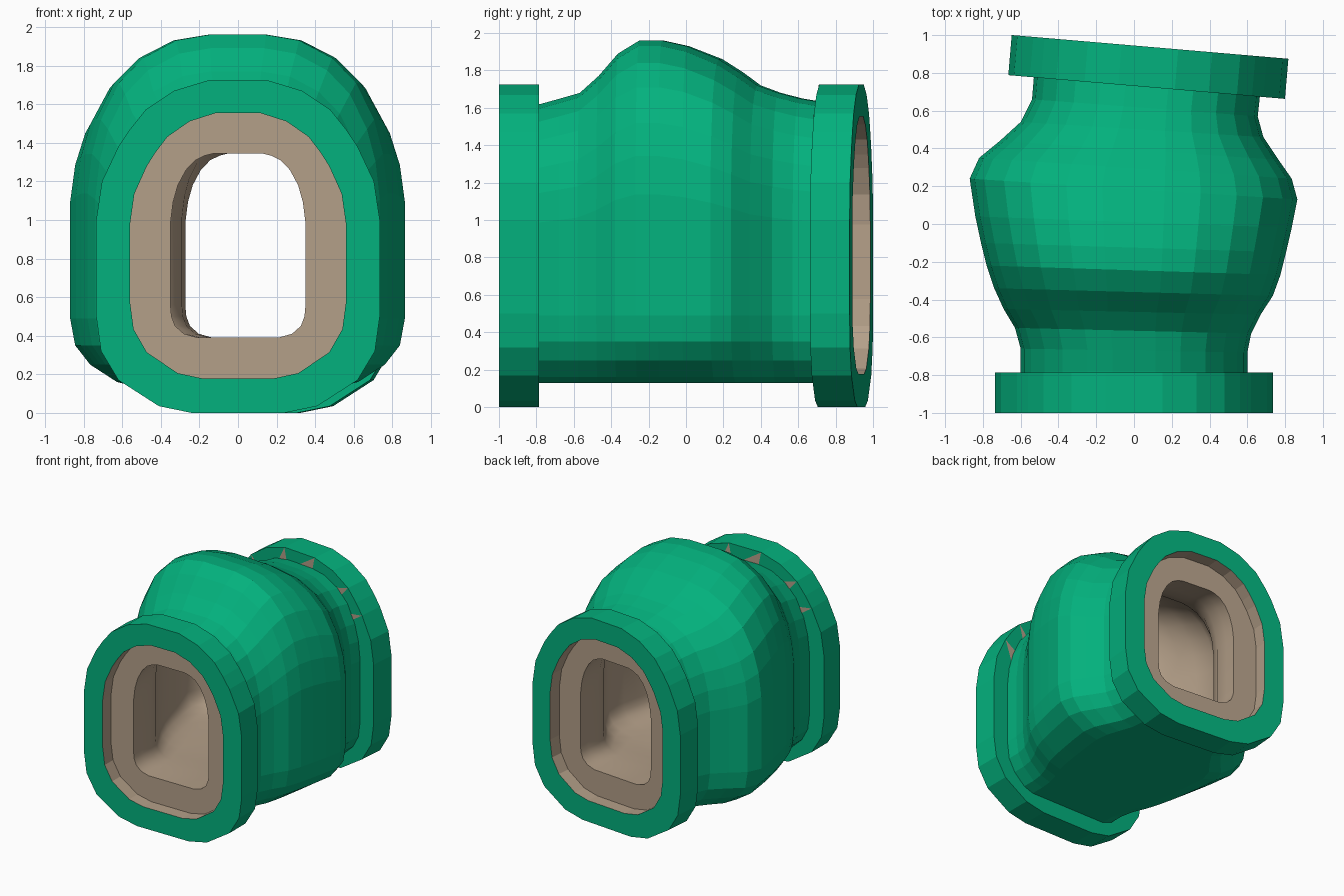
import bpy
import math
from mathutils import Vector

cube = bpy.data.objects.get("Cube")
if cube:
    bpy.data.objects.remove(cube, do_unlink=True)


def make_material(name, colour):
    mat = bpy.data.materials.new(name)
    mat.use_nodes = True
    mat.diffuse_color = colour
    mat.node_tree.nodes["Principled BSDF"].inputs["Base Color"].default_value = colour
    return mat


green = make_material("shell green", (0.001, 0.44, 0.205, 1))
beige = make_material("lining beige", (0.455, 0.348, 0.248, 1))

# Half outlines, from the bottom centre up to the top centre
FRAME = [(.24, 0), (.41, .035), (.62, .17), (.71, .32), (.735, .5), (.735, 1),
         (.705, 1.2), (.62, 1.38), (.56, 1.47), (.48, 1.57), (.33, 1.67), (.15, 1.725)]
OPENING = [(x * .56 / .735, .178 + z * .798) for x, z in FRAME]

# Passage outlines: width fraction with height above the floor, then with
# the fraction of the way from the shoulder line to the crown
SHELL_LOWER = [(.58, 0), (.72, .03), (.88, .12), (.97, .22), (1, .36)]
SHELL_UPPER = [(1, .44), (.97, .58), (.91, .7), (.79, .83), (.63, .918), (.41, .98), (.19, 1)]
LINING_LOWER = [(.6, 0), (.8, .02), (.93, .06), (.985, .11), (1, .17)]
LINING_UPPER = [(1, .54), (.96, .68), (.89, .79), (.77, .89), (.63, .955), (.49, .985), (.36, 1)]

# Ends of the passage: centre on the outer face, sideways axis, outward axis
turn = math.radians(-4.9)
FRONT = (Vector((0, -1, 0)), Vector((1, 0, 0)), Vector((0, -1, 0)))
REAR = (Vector((.085, .9375, 0)),
        Vector((math.cos(turn), math.sin(turn), 0)),
        Vector((-math.sin(turn), math.cos(turn), 0)))
FRAME_DEPTH = .213
RECESS = .11
WALL = .25
FLOOR = .13

# Passage stations: left x, left y, right x, right y, top height
STATIONS = [
    (-.6, -.78, .6, -.78, 1.62),
    (-.6, -.66, .6, -.68, 1.65),
    (-.63, -.55, .62, -.58, 1.68),
    (-.69, -.45, .67, -.48, 1.77),
    (-.74, -.34, .735, -.38, 1.89),
    (-.78, -.22, .775, -.27, 1.96),
    (-.81, -.1, .805, -.15, 1.96),
    (-.84, .04, .835, -.02, 1.93),
    (-.87, .24, .865, .13, 1.86),
    (-.82, .35, .835, .24, 1.79),
    (-.71, .44, .765, .34, 1.72),
    (-.6, .54, .685, .46, 1.68),
    (-.54, .66, .655, .57, 1.65),
    (-.53, .78, .667, .68, 1.63),
]


def place(half_outline, centre, axis):
    """Mirror a half outline into a closed loop standing at a centre."""
    loop = half_outline + [(-x, z) for x, z in reversed(half_outline)]
    return [centre + axis * x + Vector((0, 0, z)) for x, z in loop]


def section(lower, upper, width, floor, top):
    """Half outline of the passage for one width and height."""
    shoulder = floor + lower[-1][1]
    return ([(x * width, floor + z) for x, z in lower]
            + [(x * width, shoulder + f * (top - shoulder)) for x, f in upper])


def add_mesh(name, verts, faces, mats):
    mesh = bpy.data.meshes.new(name)
    mesh.from_pydata(verts, [], faces)
    for mat in mats:
        mesh.materials.append(mat)
    obj = bpy.data.objects.new(name, mesh)
    bpy.context.collection.objects.link(obj)
    return obj


def loft(name, loops, mats, closed=False, flip=False):
    """Skin a row of equal loops with quads."""
    count = len(loops[0])
    faces = []
    for row in range(len(loops) if closed else len(loops) - 1):
        a, b = row * count, (row + 1) % len(loops) * count
        for i in range(count):
            j = (i + 1) % count
            quad = (a + i, a + j, b + j, b + i)
            faces.append(quad[::-1] if flip else quad)
    return add_mesh(name, [p for loop in loops for p in loop], faces, mats)


# End frames, with the inside of the opening in the lining colour
def end_frame(name, end, flip):
    centre, axis, outward = end
    back = centre - outward * FRAME_DEPTH
    loops = [place(FRAME, back, axis), place(FRAME, centre, axis),
             place(OPENING, centre, axis), place(OPENING, back, axis)]
    obj = loft(name, loops, [green, beige], closed=True, flip=flip)
    per_row = len(loops[0])
    for poly in obj.data.polygons:
        poly.material_index = 1 if poly.index // per_row == 2 else 0


end_frame("front_frame", FRONT, False)
end_frame("rear_frame", REAR, True)


# Small triangular inlays on the frame backs, pointing out to the rim corners
def rim_inlays(name, end, mirrored):
    centre, axis, outward = end
    plane = centre - outward * (FRAME_DEPTH + .003)
    outer, inner = place(FRAME, plane, axis), place(OPENING, plane, axis)
    if mirrored:
        outer.reverse()
        inner.reverse()
    verts = []
    for k in (7, 9, 11, 12, 14, 16):
        verts += [outer[k], inner[k + 1], inner[k]]
    faces = [(i, i + 1, i + 2) for i in range(0, len(verts), 3)]
    add_mesh(name, verts, faces, [beige])


rim_inlays("front_rim_inlays", FRONT, True)
rim_inlays("rear_rim_inlays", REAR, False)


# Passage loops, running from one recess to the other
def passage(lower, upper, inset):
    rows = [(FRONT[0] - FRONT[2] * RECESS, FRONT[1], .6, 1.605)]
    for lx, ly, rx, ry, top in STATIONS:
        left, right = Vector((lx, ly, 0)), Vector((rx, ry, 0))
        span = right - left
        rows.append(((left + right) / 2, span.normalized(), span.length / 2, top))
    rows.append((REAR[0] - REAR[2] * RECESS, REAR[1], .6, 1.605))
    return [place(section(lower, upper, width - inset, FLOOR + inset * 1.04,
                          top - inset * 1.04), centre, axis)
            for centre, axis, width, top in rows]


# Outer shell
loft("passage_shell", passage(SHELL_LOWER, SHELL_UPPER, 0), [green], flip=True)

# Inner lining, with a flat rim at both ends
rims = [place(OPENING, end[0] - end[2] * RECESS, end[1]) for end in (FRONT, REAR)]
tube = passage(LINING_LOWER, LINING_UPPER, WALL)
lining = loft("passage_lining", [rims[0]] + tube + [rims[1]], [beige])
bpy.ops.object.select_all(action='DESELECT')
lining.select_set(True)
bpy.context.view_layer.objects.active = lining
bpy.ops.object.shade_smooth_by_angle(angle=math.radians(35))
